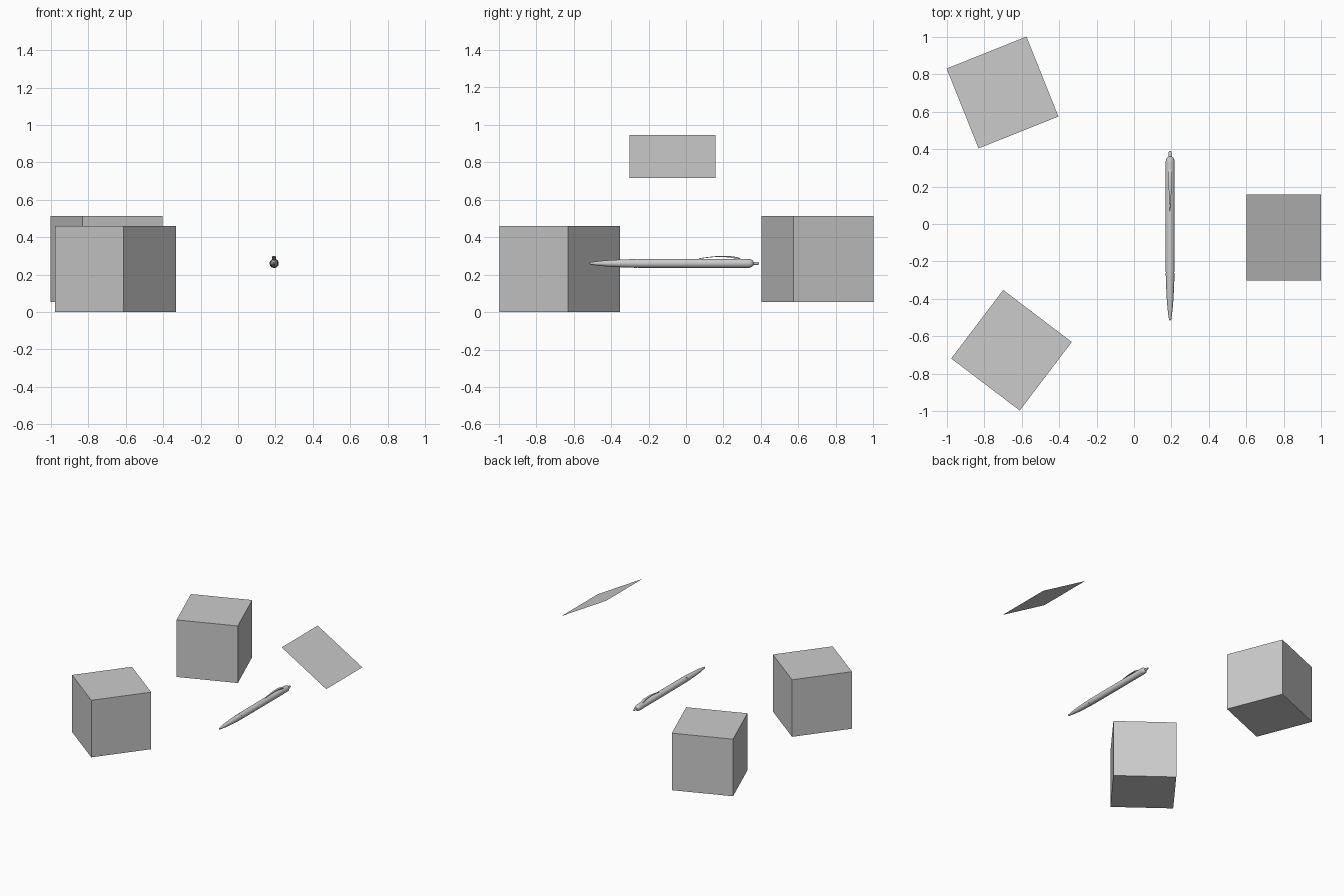
import bpy, bmesh, math
from mathutils import Matrix, Vector

cube = bpy.data.objects.get("Cube")
if cube:
    bpy.data.objects.remove(cube, do_unlink=True)

grey = bpy.data.materials.new("plain grey")
grey.use_nodes = True
COLOUR = (0.6, 0.6, 0.6, 1)
grey.diffuse_color = COLOUR
for node in grey.node_tree.nodes:
    if node.type == 'BSDF_PRINCIPLED':
        node.inputs["Base Color"].default_value = COLOUR

SIDE = 0.46
PEN = Vector((0.193, 0, 0.26))


def finish(name, bm, location, rotation=(0, 0, 0), smooth=False):
    bmesh.ops.recalc_face_normals(bm, faces=bm.faces)
    mesh = bpy.data.meshes.new(name)
    bm.to_mesh(mesh)
    bm.free()
    mesh.materials.append(grey)
    obj = bpy.data.objects.new(name, mesh)
    obj.location = location
    obj.rotation_euler = rotation
    bpy.context.collection.objects.link(obj)
    if smooth:
        bpy.ops.object.select_all(action='DESELECT')
        obj.select_set(True)
        bpy.context.view_layer.objects.active = obj
        bpy.ops.object.shade_smooth_by_angle(angle=math.radians(35))
    return obj


def block(name, location, turn):
    bm = bmesh.new()
    bmesh.ops.create_cube(bm, size=SIDE)
    finish(name, bm, location, (0, 0, math.radians(turn)))


def lathe(name, profile, sides=32):
    """Spin (y, radius) points about the pen axis and cap both ends."""
    bm = bmesh.new()
    rings = []
    for y, r in profile:
        angles = [math.tau * i / sides for i in range(sides)]
        rings.append([bm.verts.new((r * math.cos(a), y, r * math.sin(a))) for a in angles])
    for a, b in zip(rings, rings[1:]):
        for i in range(sides):
            j = (i + 1) % sides
            bm.faces.new((a[i], a[j], b[j], b[i]))
    bm.faces.new(rings[0])
    bm.faces.new(rings[-1])
    finish(name, bm, PEN, smooth=True)


# Two blocks standing apart
block("back_block", (-0.703, 0.703, 0.284), 21.8)
block("front_block", (-0.655, -0.675, 0.23), -37.2)

# Thin tilted square sheet
bm = bmesh.new()
bmesh.ops.create_grid(bm, x_segments=1, y_segments=1, size=SIDE / 2)
finish("tilted_sheet", bm, (0.8, -0.072, 0.83), (0, math.radians(30), 0))

# Pen: tapered grip, barrel with rounded end, push button
lathe("pen_grip", [(-0.515, 0.003), (-0.512, 0.006), (-0.49, 0.009), (-0.45, 0.014),
                   (-0.4, 0.018), (-0.34, 0.021), (-0.27, 0.0235), (-0.262, 0.0235)])
lathe("pen_seam", [(-0.262, 0.022), (-0.256, 0.022)])
lathe("pen_barrel", [(-0.256, 0.0237), (-0.1, 0.0245), (0.33, 0.0245), (0.345, 0.022),
                     (0.355, 0.017), (0.36, 0.009)])
lathe("pen_button", [(0.358, 0.008), (0.384, 0.008), (0.39, 0.005)])

# Pen clip: arched strip, wider toward the button
bm = bmesh.new()
sections = []
# each point: y, top height above axis, half width, thickness
for y, top, half, thick in [(0.07, 0.027, 0.003, 0.004), (0.10, 0.032, 0.004, 0.004),
                            (0.15, 0.038, 0.006, 0.004), (0.20, 0.040, 0.008, 0.005),
                            (0.25, 0.038, 0.010, 0.009), (0.28, 0.032, 0.010, 0.012),
                            (0.292, 0.025, 0.008, 0.006)]:
    corners = [(-half, top - thick), (-half, top - 0.002), (-half / 2, top),
               (half / 2, top), (half, top - 0.002), (half, top - thick)]
    sections.append([bm.verts.new((x, y, z)) for x, z in corners])
for a, b in zip(sections, sections[1:]):
    for i in range(len(a)):
        j = (i + 1) % len(a)
        bm.faces.new((a[i], a[j], b[j], b[i]))
bm.faces.new(sections[0])
bm.faces.new(sections[-1])
finish("pen_clip", bm, PEN, smooth=True)
